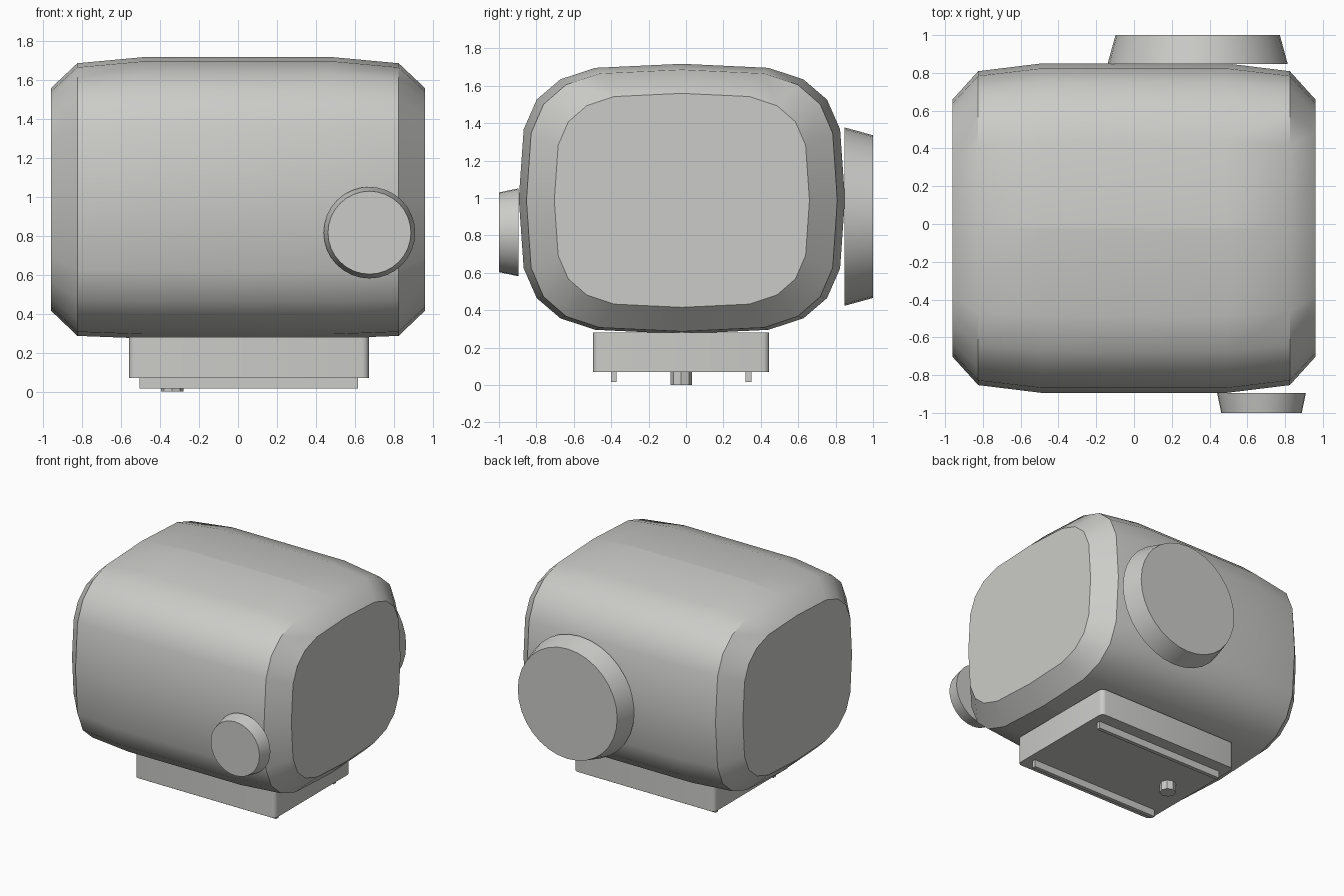
import bpy, bmesh, math
from mathutils import Matrix, Vector

if "Cube" in bpy.data.objects:
    bpy.data.objects.remove(bpy.data.objects["Cube"])

grey = bpy.data.materials.new("warm grey")
grey.diffuse_color = (0.6, 0.6, 0.58, 1)
grey.use_nodes = True
grey.node_tree.nodes["Principled BSDF"].inputs["Base Color"].default_value = grey.diffuse_color


def finish(name, bm, angle=38):
    bmesh.ops.recalc_face_normals(bm, faces=bm.faces)
    me = bpy.data.meshes.new(name)
    bm.to_mesh(me)
    bm.free()
    me.materials.append(grey)
    ob = bpy.data.objects.new(name, me)
    bpy.context.collection.objects.link(ob)
    bpy.ops.object.select_all(action='DESELECT')
    ob.select_set(True)
    bpy.context.view_layer.objects.active = ob
    bpy.ops.object.shade_smooth_by_angle(angle=math.radians(angle))
    return ob


def box(name, lo, hi, corner=0):
    lo, hi = Vector(lo), Vector(hi)
    bm = bmesh.new()
    bmesh.ops.create_cube(bm, size=1, matrix=Matrix.Translation((lo + hi) / 2)
                          @ Matrix.Diagonal((*(hi - lo), 1)))
    if corner:  # round the upright edges
        up = [e for e in bm.edges
              if abs(e.verts[0].co.z - e.verts[1].co.z) > 0.01]
        bmesh.ops.bevel(bm, geom=up, offset=corner, segments=4, profile=0.5,
                        affect='EDGES')
    return finish(name, bm, 30)


def disc(name, x, z, y_base, y_tip, r_base, r_tip, sides=32):
    bm = bmesh.new()
    turn = Matrix.Rotation(math.radians(90 if y_tip < y_base else -90), 4, 'X')
    bmesh.ops.create_cone(
        bm, cap_ends=True, segments=sides, radius1=r_base, radius2=r_tip,
        depth=abs(y_tip - y_base),
        matrix=Matrix.Translation((x, (y_base + y_tip) / 2, z)) @ turn)
    return finish(name, bm, 30)


# Rounded housing: one quarter section, mirrored and lofted along x
quarter = [(0, 1), (0.53, 0.97), (0.745, 0.885), (0.89, 0.735),
           (0.97, 0.515), (1, 0)]
lower = [(y, -z) for y, z in quarter[-2::-1]]
right = quarter + lower
section = right + [(-y, z) for y, z in right[-2:0:-1]]
YC = -0.022
stations = [(-0.96, 0.682, 0.572, 0.987), (-0.825, 0.831, 0.70, 0.986),
            (-0.49, 0.872, 0.722, 0.995)]
stations += [(-x, w, h, c) for x, w, h, c in stations[::-1]]
bm = bmesh.new()
rings = [[bm.verts.new((x, YC + w * y, c + h * z)) for y, z in section]
         for x, w, h, c in stations]
n = len(section)
for a, b in zip(rings, rings[1:]):
    for i in range(n):
        j = (i + 1) % n
        bm.faces.new((a[i], a[j], b[j], b[i]))
bm.faces.new(rings[0])
bm.faces.new(rings[-1])
# seam along the top and bottom
for e in bm.edges:
    if all(abs(v.co.y - YC) < 1e-4 and abs(v.co.x) < 0.83 for v in e.verts):
        e.smooth = False
finish("housing", bm)

# Front button and rear cover
disc("front_button", 0.675, 0.816, -0.895, -1.0, 0.235, 0.213)
disc("rear_cover", 0.337, 0.90, 0.847, 1.0, 0.477, 0.435)

# Foot block with two rails and a locating peg
box("foot_block", (-0.56, -0.497, 0.07), (0.672, 0.445, 0.28), 0.035)
for side, y in (("front", -0.386), ("rear", 0.334)):
    box(side + "_rail", (-0.505, y - 0.015, 0.015), (0.615, y + 0.015, 0.08))
bm = bmesh.new()
bmesh.ops.create_cone(bm, cap_ends=True, segments=8, radius1=0.058,
                      radius2=0.058, depth=0.08,
                      matrix=Matrix.Translation((-0.338, -0.026, 0.04)))
finish("locating_peg", bm, 30)
